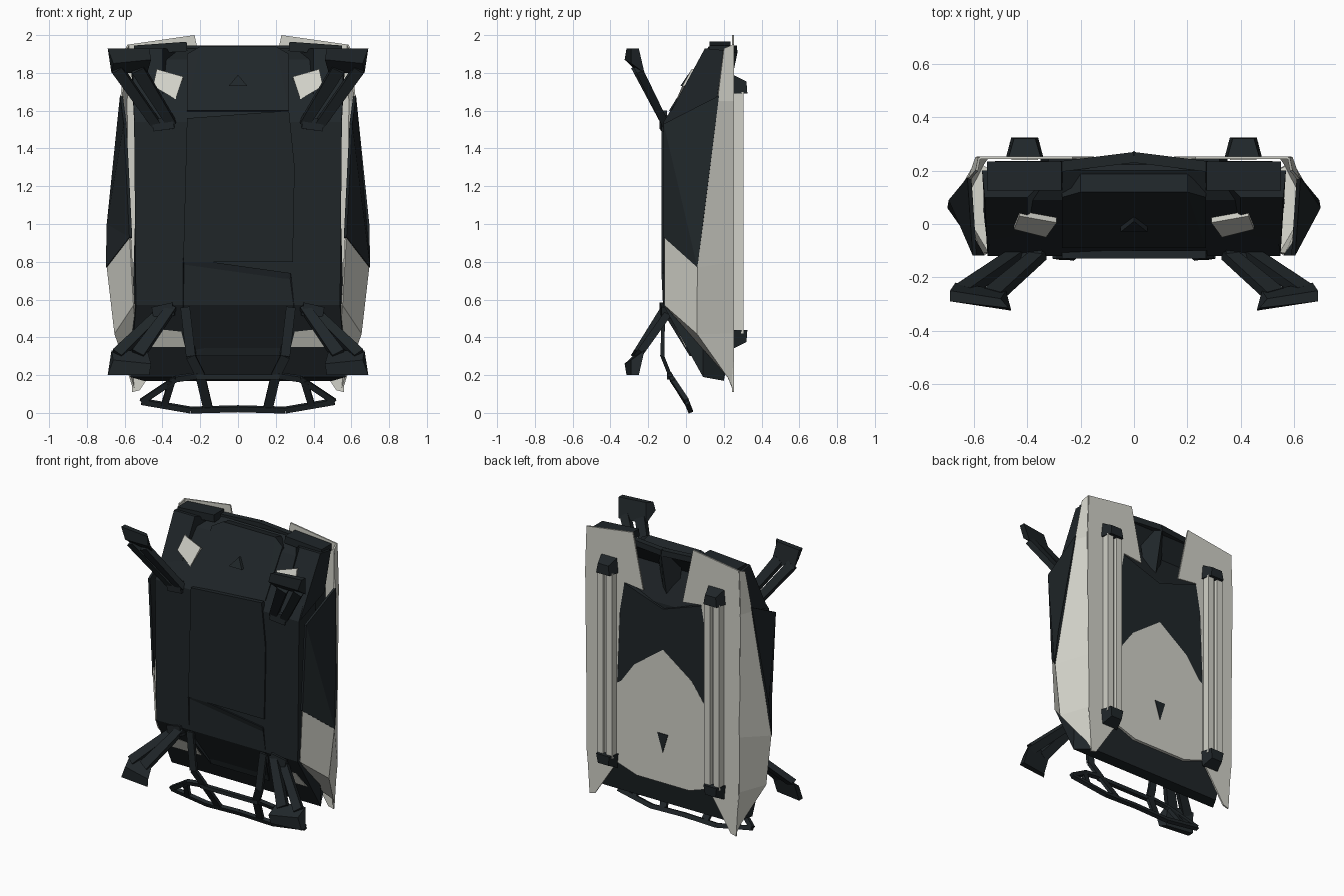
import bpy, bmesh
from mathutils import Vector

if "Cube" in bpy.data.objects:
    bpy.data.objects.remove(bpy.data.objects["Cube"])


def material(name, rgb):
    m = bpy.data.materials.new(name)
    m.diffuse_color = (*rgb, 1)
    m.use_nodes = True
    m.node_tree.nodes["Principled BSDF"].inputs["Base Color"].default_value = m.diffuse_color
    return m


DARK = material("dark_metal", (0.014, 0.019, 0.022))
LIGHT = material("light_paint", (0.64, 0.64, 0.58))


def mesh_object(name, verts, faces, mat, thick=0):
    bm = bmesh.new()
    vs = [bm.verts.new(v) for v in verts]
    for f in faces:
        bm.faces.new([vs[k] for k in f])
    bmesh.ops.triangulate(bm, faces=[f for f in bm.faces if len(f.verts) > 4])
    bmesh.ops.recalc_face_normals(bm, faces=bm.faces)
    me = bpy.data.meshes.new(name)
    bm.to_mesh(me)
    bm.free()
    me.materials.append(mat)
    ob = bpy.data.objects.new(name, me)
    bpy.context.collection.objects.link(ob)
    if thick:
        mod = ob.modifiers.new("thickness", 'SOLIDIFY')
        mod.thickness = thick
        mod.offset = 0
    return ob


def prism(name, a, b, mat):
    """Closed solid between two matching outlines."""
    n = len(a)
    faces = [tuple(range(n)), tuple(range(n, 2 * n))]
    faces += [(i, (i + 1) % n, (i + 1) % n + n, i + n) for i in range(n)]
    return mesh_object(name, list(a) + list(b), faces, mat)


def plate(name, outline, y0, y1, mat):
    """Outline in x, z extruded along y."""
    return prism(name, [(x, y0, z) for x, z in outline],
                 [(x, y1, z) for x, z in outline], mat)


def beam(name, p, q, w0, w1, d, mat=DARK, side=(1, 0, 0)):
    """Tapered rectangular bar from p to q."""
    p, q, side = Vector(p), Vector(q), Vector(side)
    axis = (q - p).normalized()
    u = (side - axis * side.dot(axis)).normalized()
    v = axis.cross(u)
    corners = [(-1, -1), (1, -1), (1, 1), (-1, 1)]
    ring = lambda c, w: [c + u * a * w / 2 + v * b * d / 2 for a, b in corners]
    return prism(name, ring(p, w0), ring(q, w1), mat)


def box(name, x, y, z, mat):
    return plate(name, [(x[0], z[0]), (x[1], z[0]), (x[1], z[1]), (x[0], z[1])],
                 y[0], y[1], mat)


def mir(points, s):
    return [(p[0] * s, *p[1:]) for p in points]


# Main body: side profile (half width, y, z)
profile = [(.54, -.12, .57), (.545, -.12, 1.0), (.55, -.12, 1.54), (.52, .09, 1.87),
           (.5, .2, 1.93), (.5, .235, 1.9), (.45, .15, 1.78), (.5, .237, 1.56),
           (.52, .237, .36), (.5, .2, .17), (.57, .09, .19)]
prism("main_body", profile, mir(profile, -1), DARK)

# Front centre panel and its lower step
plate("front_panel", [(.29, .8), (.3, 1.3), (.27, 1.6), (-.27, 1.56), (-.29, .8)],
      -.13, -.1, DARK)
prism("front_lower_wedge", [(-.29, -.13, .82), (.28, -.13, .74), (.3, -.12, .53), (.22, .02, .3),
                            (-.22, .02, .3), (-.29, -.12, .53)],
      [(-.29, 0, .82), (.28, 0, .74), (.3, 0, .53), (.22, .1, .3),
       (-.22, .1, .3), (-.29, 0, .53)], DARK)

# Roof hood
prism("roof_hood", [(-.27, -.09, 1.6), (.27, -.09, 1.6), (.27, .1, 1.9), (.2, .12, 1.94),
                    (-.2, .12, 1.94), (-.27, .1, 1.9)],
      [(-.27, .0, 1.55), (.27, .0, 1.55), (.27, .15, 1.85), (.2, .2, 1.92),
       (-.2, .2, 1.92), (-.27, .15, 1.85)], DARK)
prism("roof_vent", [(-.05, -.03, 1.73), (.05, -.03, 1.73), (0, .01, 1.79)],
      [(-.05, .06, 1.73), (.05, .06, 1.73), (0, .08, 1.79)], DARK)

# Back plate: light lower half, dark chevron above
plate("back_lower_plate", [(-.35, .38), (-.2, .33), (.2, .33), (.35, .38), (.35, .93),
                           (.32, .95), (.22, 1.09), (0, 1.25), (-.22, 1.09), (-.32, .95),
                           (-.35, .93)], .22, .252, LIGHT)
plate("back_chevron", [(-.35, .93), (-.32, .95), (-.22, 1.09), (0, 1.25), (.22, 1.09),
                       (.32, .95), (.35, .93), (.32, 1.64), (0, 1.53), (-.32, 1.64)],
      .22, .251, DARK)
plate("back_marker", [(-.04, .67), (.04, .67), (0, .54)], .24, .256, DARK)
# Recessed upper vent
prism("back_vent_wedge", [(-.1, .17, 1.9), (0, .275, 1.92), (.1, .17, 1.9)],
      [(-.05, .17, 1.56), (0, .2, 1.56), (.05, .17, 1.56)], DARK)

for s, side in ((1, "right"), (-1, "left")):
    # Roof rear lip
    beam(side + "_roof_lip", (0, .25, 1.925), (.28 * s, .215, 1.925), .04, .04, .04,
         side=(0, 1, 0))

    # Back outer plate with raised horn
    plate(side + "_back_horn_plate",
          [(x * s, z) for x, z in [(.35, .38), (.52, .12), (.56, .11), (.58, .42), (.59, 1.65),
                                   (.58, 1.95), (.23, 2.0), (.15, 1.62), (.32, 1.64),
                                   (.35, .93)]], .243, .253, LIGHT)
    beam(side + "_horn_inner_cover", (.27 * s, .18, 1.94), (.55 * s, .18, 1.92), .05, .05, .11,
         side=(0, 0, 1))

    # Flared light side hull: back, middle and front edge points per row
    rows = [[(.55, .25, .12), (.57, .22, .19), (.52, .19, .24)],
            [(.58, .25, .42), (.65, .06, .42), (.55, -.11, .57)],
            [(.58, .25, .8), (.69, .06, .77), (.57, -.112, .93)],
            [(.59, .25, 1.65), (.62, .165, 1.65)],
            [(.58, .25, 1.95), (.59, .2, 1.93)]]
    verts = mir([p for r in rows for p in r], s)
    mesh_object(side + "_side_hull", verts,
                [(0, 1, 4, 3), (1, 2, 5, 4), (3, 4, 7, 6), (4, 5, 8, 7),
                 (6, 7, 10, 9), (9, 10, 12, 11)], LIGHT, .01)
    # Dark armour panel standing off the body
    arm_out = [(.575, -.118, .93), (.70, .06, .77), (.695, .09, 1.0), (.625, .175, 1.68),
               (.605, -.118, 1.53)]
    arm_in = [(x - .015, y, z) for x, y, z in arm_out]
    prism(side + "_side_armour", mir(arm_out, s), mir(arm_in, s), DARK)
    # Upper corner fairing
    prism(side + "_upper_fairing",
          mir([(.55, -.11, 1.54), (.56, .1, 1.93), (.57, .2, 1.92), (.55, .16, 1.64)], s),
          mir([(.4, -.1, 1.55), (.4, .1, 1.93), (.3, .2, 1.92), (.4, .16, 1.64)], s), DARK)
    # Light inserts beside the legs
    prism(side + "_upper_insert",
          mir([(.29, .005, 1.78), (.33, -.05, 1.66), (.45, -.02, 1.73), (.43, .03, 1.82)], s),
          mir([(.29, .06, 1.74), (.33, .06, 1.66), (.45, .08, 1.73), (.43, .1, 1.82)], s), LIGHT)
    prism(side + "_lower_insert",
          mir([(.3, -.045, .43), (.28, -.005, .35), (.53, -.005, .35), (.48, -.055, .45)], s),
          mir([(.3, .1, .43), (.28, .1, .35), (.53, .1, .35), (.48, .1, .45)], s), LIGHT)

    # Rear skid rail: twin bars, backing strip and end caps
    for x in (.375, .445):
        beam(side + "_rail_bar", (x * s, .28, .42), (x * s, .28, 1.7), .045, .045, .05, LIGHT)
    box(side + "_rail_web", (.36 * s, .46 * s), (.24, .28), (.42, 1.7), LIGHT)
    for z0, z1, tag in ((.44, .34, "lower"), (1.69, 1.79, "upper")):
        prism(f"{side}_{tag}_rail_cap",
              mir([(.34, .25, z0), (.36, .325, z0), (.46, .325, z0), (.48, .25, z0)], s),
              mir([(.35, .25, z1), (.37, .32, z1 - (z1 - z0) * .35),
                   (.45, .32, z1 - (z1 - z0) * .35), (.47, .25, z1)], s), DARK)

    # Legs: twin struts, root block and slanted foot
    for tag, zr, zf, d in (("upper", 1.54, 1.82, 1), ("lower", .55, .31, -1)):
        beam(f"{side}_{tag}_leg_inner", (.35 * s, -.11, zr - .01 * d), (.53 * s, -.265, zf),
             .05, .07, .04)
        beam(f"{side}_{tag}_leg_outer", (.42 * s, -.10, zr - .03), (.64 * s, -.25, zf),
             .05, .06, .04)
        beam(f"{side}_{tag}_leg_root", (.34 * s, -.11, zr), (.45 * s, -.1, zr - .02),
             .07, .06, .06, side=(0, 0, 1))
        foot = [(.48, -.25, zf - .02 * d), (.67, -.22, zf - .02 * d),
                (.69, -.25, zf + .11 * d), (.5, -.28, zf + .11 * d)]
        base = [(.46, -.325, zf + .05 * d), (.66, -.29, zf + .03 * d),
                (.69, -.29, zf + .11 * d), (.47, -.315, zf + .11 * d)]
        prism(f"{side}_{tag}_foot", mir(foot, s), mir(base, s), DARK)

    # Lower bumper frame
    path = [(.28, -.12, .56), (.25, -.125, .3), (.2, -.085, .2), (.16, .015, .03)]
    for p, q in zip(path, path[1:]):
        beam(side + "_bumper_upright", mir([p], s)[0], mir([q], s)[0], .05, .05, .02)
    outer = [(.2, -.085, .2), (.33, -.075, .18), (.51, .005, .06), (.25, .02, .015),
             (0, .02, .022)]
    for p, q in zip(outer, outer[1:]):
        beam(side + "_bumper_bar", mir([p], s)[0], mir([q], s)[0], .03, .03, .025,
             side=(0, -.4, 1))
    beam(side + "_bumper_brace", (.35 * s, -.07, .17), (.39 * s, .01, .04), .035, .035, .025)
    beam(side + "_bumper_cross", (0, -.085, .19), (.22 * s, -.085, .19), .025, .025, .03,
         side=(0, 0, 1))
